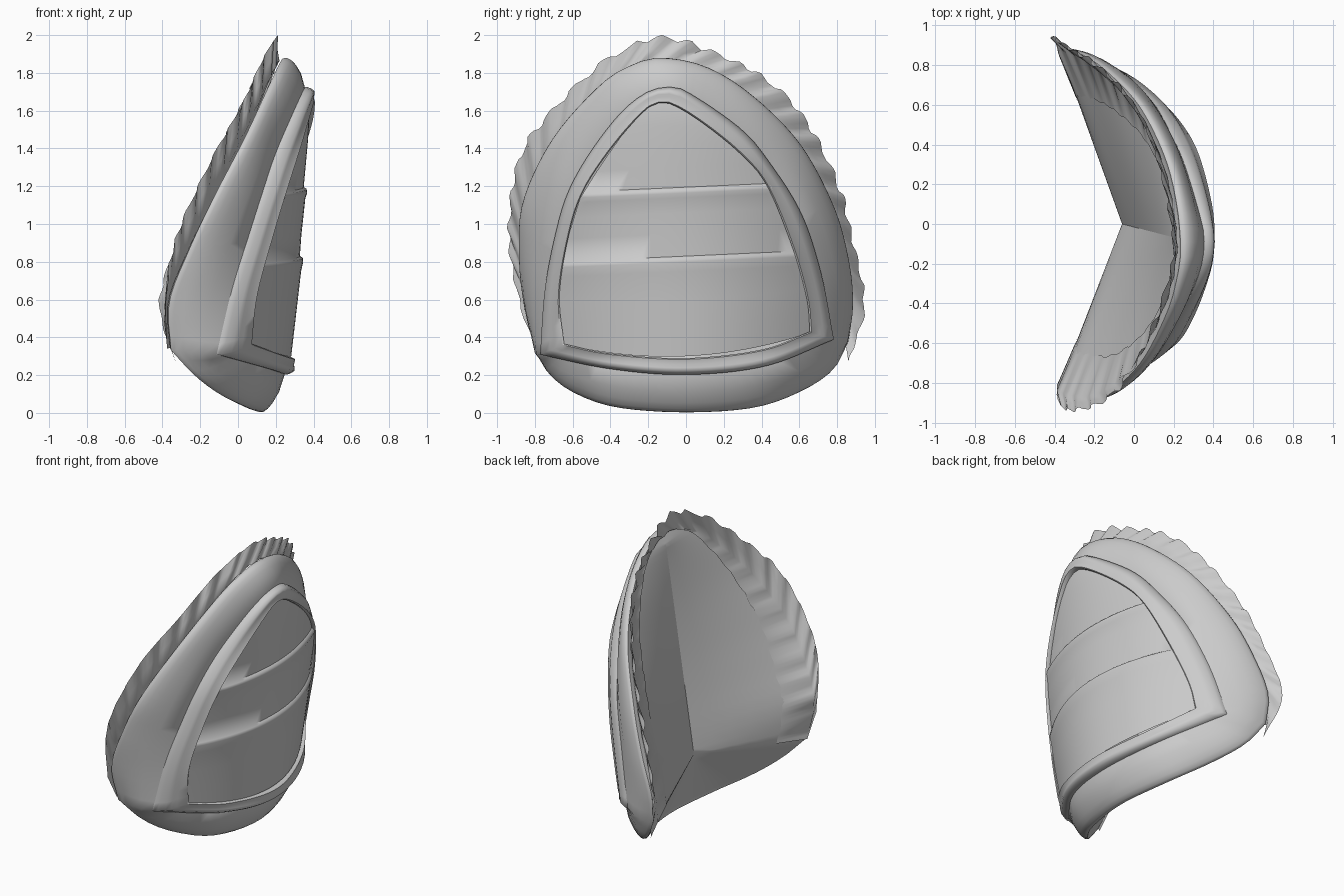
import bpy, math, random
from mathutils import Vector as V

if "Cube" in bpy.data.objects:
    bpy.data.objects.remove(bpy.data.objects["Cube"])
random.seed(4)


def interp(table, t):
    """Piecewise linear lookup in a list of (key, value)."""
    if t <= table[0][0]:
        return table[0][1]
    for (a, p), (b, q) in zip(table, table[1:]):
        if t <= b:
            return p + (q - p) * (t - a) / (b - a)
    return table[-1][1]


def curve(pts, n):
    """Smooth curve through (y, z, x) points, evenly resampled to n+1 points."""
    p = [V((x, y, z)) for y, z, x in pts]
    p = [2 * p[0] - p[1]] + p + [2 * p[-1] - p[-2]]
    fine = []
    for i in range(1, len(p) - 2):
        a, b, c, d = p[i - 1:i + 3]
        for k in range(12):
            t = k / 12
            fine.append(0.5 * (2 * b + (c - a) * t + (2 * a - 5 * b + 4 * c - d) * t ** 2
                               + (3 * b - a - 3 * c + d) * t ** 3))
    fine.append(p[-2])
    dist = [0.0]
    for a, b in zip(fine, fine[1:]):
        dist.append(dist[-1] + (b - a).length)
    table = list(zip(dist, fine))
    return [interp(table, dist[-1] * k / n) for k in range(n + 1)]


def loft(name, rows, closed=False, angle=35):
    """Skin a list of equal-length point rows."""
    n = len(rows[0])
    verts = [p for r in rows for p in r]
    faces = []
    for i in range(len(rows) - 1):
        for j in range(n if closed else n - 1):
            k = (j + 1) % n
            faces.append((i * n + j, i * n + k, (i + 1) * n + k, (i + 1) * n + j))
    me = bpy.data.meshes.new(name)
    me.from_pydata(verts, [], faces)
    ob = bpy.data.objects.new(name, me)
    bpy.context.collection.objects.link(ob)
    bpy.ops.object.select_all(action='DESELECT')
    ob.select_set(True)
    bpy.context.view_layer.objects.active = ob
    bpy.ops.object.mode_set(mode='EDIT')
    bpy.ops.mesh.select_all(action='SELECT')
    bpy.ops.mesh.remove_doubles(threshold=0.0005)
    bpy.ops.mesh.normals_make_consistent(inside=False)
    bpy.ops.object.mode_set(mode='OBJECT')
    bpy.ops.object.shade_smooth_by_angle(angle=math.radians(angle))
    return ob


CENTER = V((0, -0.02, 0.8))


def radial(p):
    d = p - CENTER
    d.x = 0
    return d.normalized()


def shift(row, out, fwd):
    return [p + radial(p) * out + V((fwd, 0, 0)) for p in row]


def mix(a, b, t):
    return [p.lerp(q, t) for p, q in zip(a, b)]


def ring(arch, bottom):
    """Closed loop: arch from left corner to right corner, then the bottom back."""
    return curve(arch, 56)[:-1] + curve(bottom, 28)[:-1]


# Depth of the front panel
CZ = [(0.28, 0.28), (0.82, 0.335), (1.18, 0.355), (1.62, 0.385)]
KZ = [(0.35, 0.58), (0.8, 0.51), (1.17, 0.42), (1.6, 0.42)]


def panel_x(y, z):
    return interp(CZ, z) - interp(KZ, z) * y * y - 0.02 * y


# Outer edge of the shell
edge_arch = [(-0.80, 0.33, -0.34), (-0.86, 0.58, -0.35), (-0.885, 0.85, -0.25), (-0.86, 1.13, -0.12),
             (-0.70, 1.46, 0.05), (-0.45, 1.74, 0.18), (-0.28, 1.845, 0.23), (-0.13, 1.88, 0.25),
             (0.10, 1.835, 0.23), (0.34, 1.69, 0.17), (0.60, 1.43, 0.04), (0.78, 1.10, -0.13),
             (0.86, 0.82, -0.25), (0.885, 0.58, -0.34), (0.86, 0.38, -0.34)]
edge_bot = [(0.86, 0.38, -0.34), (0.78, 0.23, -0.24), (0.61, 0.115, -0.10), (0.36, 0.028, 0.05), (0, 0.003, 0.12),
            (-0.36, 0.028, 0.05), (-0.58, 0.10, -0.09), (-0.72, 0.20, -0.22), (-0.80, 0.33, -0.34)]
edge = ring(edge_arch, edge_bot)

# Outer and inner boundaries of the raised trim
t1_arch = [(-0.77, 0.31, -0.12), (-0.745, 0.65, -0.04), (-0.69, 0.94, 0.05), (-0.625, 1.16, 0.12),
           (-0.51, 1.37, 0.19), (-0.35, 1.58, 0.28), (-0.215, 1.69, 0.33), (-0.11, 1.72, 0.345),
           (0.0, 1.70, 0.335), (0.29, 1.50, 0.25), (0.45, 1.31, 0.18), (0.61, 1.05, 0.09),
           (0.715, 0.73, -0.02), (0.78, 0.39, -0.11)]
t1_bot = [(0.78, 0.39, -0.11), (0.42, 0.25, 0.15), (0, 0.205, 0.24), (-0.4, 0.235, 0.15), (-0.77, 0.31, -0.12)]
in_arch = [(-0.645, 0.365), (-0.67, 0.62), (-0.625, 0.92), (-0.55, 1.16), (-0.41, 1.38), (-0.24, 1.58),
           (-0.16, 1.635), (-0.08, 1.635), (0.08, 1.54), (0.29, 1.37), (0.43, 1.20), (0.565, 0.87),
           (0.64, 0.60), (0.655, 0.43)]
in_bot = [(0.655, 0.43), (0.4, 0.335), (0, 0.29), (-0.4, 0.315), (-0.645, 0.365)]


def on_panel(pts):
    return [(y, z, panel_x(y, z)) for y, z in pts]


trim_out = ring(t1_arch, t1_bot)
trim_in = ring(on_panel(in_arch), on_panel(in_bot))

# Shell plate with a rolled rim and a gently convex face
loft("shell_plate", [
    shift(edge, -0.03, -0.02), shift(edge, -0.005, -0.015), edge, shift(edge, -0.002, 0.015),
    shift(mix(edge, trim_out, 0.12), 0.006, 0.024), shift(mix(edge, trim_out, 0.3), 0.011, 0.028),
    shift(mix(edge, trim_out, 0.6), 0.013, 0.026), shift(trim_out, 0, 0.008),
    shift(trim_out, -0.06, 0.0)], True, 45)

# Raised trim frame
loft("trim_frame", [
    shift(trim_out, -0.005, -0.02), shift(trim_out, 0.003, 0.02), shift(trim_out, -0.006, 0.042),
    shift(mix(trim_out, trim_in, 0.2), 0, 0.05), shift(mix(trim_out, trim_in, 0.4), 0, 0.044),
    shift(mix(trim_out, trim_in, 0.6), 0, 0.032),
    shift(mix(trim_out, trim_in, 0.92), 0, 0.026), shift(trim_in, 0, 0.012), shift(trim_in, 0, -0.02)], True, 60)

# Overlapping front panels: rows of (height, depth offset)
left = [(z, y) for y, z in in_arch[:7]]
right = [(z, y) for y, z in reversed(in_arch[7:])]
heights = [(0.30, 0), (0.45, 0.002), (0.6, 0.004), (0.75, 0.006), (0.80, 0.012), (0.82, 0.008), (0.83, -0.008),
           (0.95, -0.006), (1.06, 0), (1.14, 0.004), (1.165, 0.012), (1.185, 0.008), (1.195, -0.008),
           (1.3, -0.006), (1.42, -0.003), (1.52, -0.003), (1.60, -0.005), (1.64, -0.01)]
rows = []
for h, off in heights:
    row = []
    l, r = interp(left, h) - 0.012, interp(right, h) + 0.012
    bend = 0.22 * max(0, 1 - (h - 0.3) / 0.4)
    for k in range(25):
        y = l + (r - l) * k / 24
        z = h + (0.045 * y if h < 1.5 else 0) + bend * y * y
        row.append(V((panel_x(y, z) + off, y, z)))
    rows.append(row)
loft("front_panels", rows, angle=60)


# Back lining: two nearly flat halves meeting at a sloping central crease
def spine(p):
    z = min(max(p.z, 0.45), 1.8)
    return V((interp([(0.45, -0.06), (1.8, 0.2)], z), -0.05 * (z - 0.45), z))


rim = shift(edge, -0.03, -0.02)
loft("back_lining", [[p.lerp(spine(p), i / 6) for p in rim] for i in range(7)], True, 75)

# Ruffled cloth border behind the arch
N = 160
outer = curve([(-0.86, 0.50, -0.39), (-0.925, 0.80, -0.36), (-0.935, 1.05, -0.28), (-0.87, 1.38, -0.12),
               (-0.68, 1.63, 0.02), (-0.42, 1.87, 0.13), (-0.15, 1.985, 0.20), (0.12, 1.92, 0.17),
               (0.42, 1.77, 0.09), (0.64, 1.54, -0.03), (0.81, 1.20, -0.20), (0.88, 0.92, -0.32),
               (0.945, 0.57, -0.415), (0.86, 0.27, -0.33)], N)
base = curve(edge_arch, N)
inner, mid, tip = [], [], []
phase = 0
for k in range(N + 1):
    phase += 2 * math.pi / 6.5 * random.uniform(0.4, 1.6)
    side = abs(2 * k / N - 1)
    w = math.sin(phase) * math.sin(math.pi * k / N) ** 0.3 * random.uniform(0.6, 1.0)
    b, o = base[k], outer[k]
    inner.append(b.lerp(spine(b), 0.2 + 0.08 * side + 0.01 * w) + V((-0.024, 0, 0)))
    mid.append(b + radial(b) * -0.02 + V((-0.035 + 0.006 * w, 0, 0)))
    tip.append(o + radial(o) * 0.016 * w + V((0.012 * w, 0, 0)))
loft("ruffle_border", [inner, mid, mix(mid, tip, 0.5), tip], angle=60)
